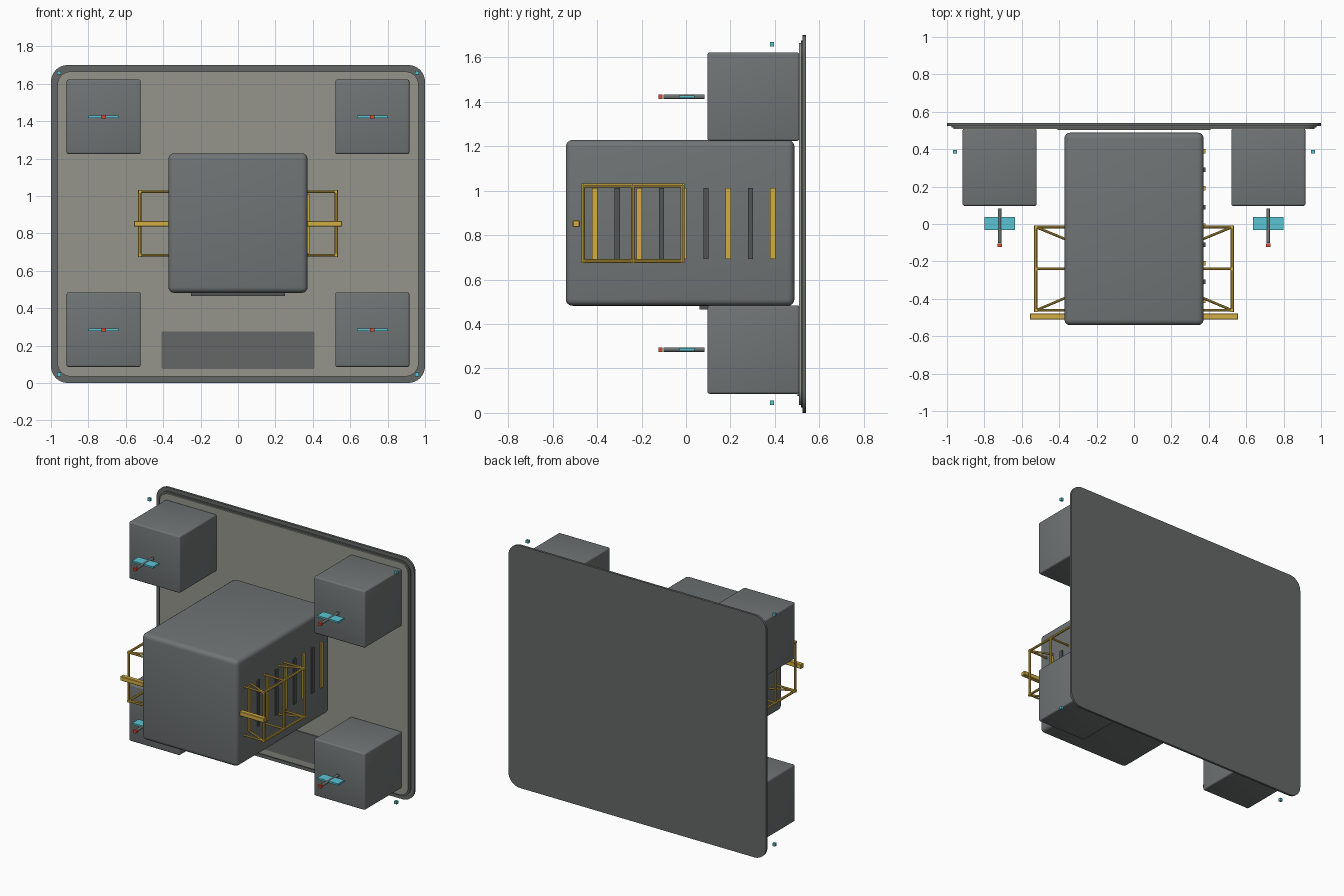
import bpy, bmesh
from mathutils import Vector

if "Cube" in bpy.data.objects:
    bpy.data.objects.remove(bpy.data.objects["Cube"])


def mat(name, r, g, b):
    m = bpy.data.materials.new(name)
    m.diffuse_color = (r, g, b, 1)
    m.use_nodes = True
    m.node_tree.nodes["Principled BSDF"].inputs["Base Color"].default_value = m.diffuse_color
    return m


HULL = mat("hull_grey", 0.16, 0.175, 0.175)
DARK = mat("dark_grey", 0.085, 0.09, 0.09)
RIM = mat("rim_grey", 0.13, 0.135, 0.135)
PANEL = mat("warm_grey", 0.30, 0.30, 0.265)
YELLOW = mat("yellow", 0.65, 0.42, 0.06)
TEAL = mat("teal", 0.10, 0.55, 0.65)
RED = mat("red", 0.75, 0.06, 0.03)


def finish(bm, name, material):
    me = bpy.data.meshes.new(name)
    bm.to_mesh(me)
    bm.free()
    me.materials.append(material)
    ob = bpy.data.objects.new(name, me)
    bpy.context.collection.objects.link(ob)
    return ob


def box(name, x, y, z, material, bevel=0.0, corner=0.0, segs=3):
    """Box from (min, max) ranges; corner rounds only the edges along y."""
    bm = bmesh.new()
    bmesh.ops.create_cube(bm, size=1)
    for v in bm.verts:
        v.co = Vector([r[0] + (c + 0.5) * (r[1] - r[0]) for r, c in zip((x, y, z), v.co)])
    if corner:
        edges = [e for e in bm.edges if abs(e.verts[0].co.y - e.verts[1].co.y) > 1e-4]
        bmesh.ops.bevel(bm, geom=edges, offset=corner, segments=8, profile=0.5, affect='EDGES')
    if bevel:
        bmesh.ops.bevel(bm, geom=bm.edges[:], offset=bevel, segments=segs, profile=0.5, affect='EDGES')
    ob = finish(bm, name, material)
    if bevel or corner:
        bpy.ops.object.select_all(action='DESELECT')
        ob.select_set(True)
        bpy.context.view_layer.objects.active = ob
        bpy.ops.object.shade_smooth_by_angle(angle=0.6)
    return ob


def cbox(name, c, s, material, bevel=0.0):
    return box(name, *[(a - b / 2, a + b / 2) for a, b in zip(c, s)], material, bevel)


def rod(name, a, b, radius, material, sides=8):
    """Straight round bar between two points."""
    a, b = Vector(a), Vector(b)
    bm = bmesh.new()
    bmesh.ops.create_cone(bm, cap_ends=True, segments=sides, radius1=radius, radius2=radius,
                          depth=(b - a).length)
    ob = finish(bm, name, material)
    ob.location = (a + b) / 2
    ob.rotation_euler = (b - a).to_track_quat('Z', 'Y').to_euler()
    return ob


# back wall: rim plate, inset panel and lower access plate
box("back_plate", (-1, 1), (0.525, 0.541), (0, 1.7), RIM, corner=0.09)
box("back_plate_step", (-0.975, 0.975), (0.517, 0.527), (0.025, 1.675), RIM, corner=0.075)
box("inset_panel", (-0.965, 0.965), (0.508, 0.52), (0.035, 1.665), PANEL, corner=0.07)
box("access_plate", (-0.41, 0.41), (0.502, 0.512), (0.075, 0.275), RIM, corner=0.012)

# central body and the plate under it
box("main_body", (-0.372, 0.372), (-0.541, 0.488), (0.482, 1.228), HULL, bevel=0.03, segs=4)
box("belly_plate", (-0.25, 0.25), (0.06, 0.44), (0.466, 0.49), DARK)

# alternating slats on the right side
for i in range(9):
    cbox("side_slat", (0.373, -0.41 + 0.1 * i, 0.852), (0.016, 0.024, 0.318),
         DARK if i % 2 else YELLOW)

# cross bar across the front of both cages
box("cage_cross_bar", (-0.557, 0.557), (-0.51, -0.478), (0.836, 0.867), YELLOW, bevel=0.003, segs=1)

R = 0.0085
for s in (-1, 1):
    # side cage
    xo, xi = s * 0.525, s * 0.36
    ys = (-0.462, -0.24, -0.016)
    for z in (0.683, 1.023):
        rod("cage_rail", (xo, ys[0] - R, z), (xo, ys[2] + R, z), R, YELLOW)
        for y in ys:
            rod("cage_strut", (xi, y, z), (xo, y, z), R * 0.8, YELLOW)
        rod("cage_brace", (xi, -0.392, z), (xo, ys[0], z), R * 0.8, YELLOW)
        rod("cage_brace", (xi, -0.084, z), (xo, ys[2], z), R * 0.8, YELLOW)
    for y in ys:
        rod("cage_post", (xo, y, 0.683 - R), (xo, y, 1.023 + R), R, YELLOW)

    # corner pods with sensor rods in front
    for z in (0.285, 1.423):
        x = s * 0.718
        cbox("corner_pod", (x, 0.3035, z), (0.396, 0.413, 0.398), HULL, bevel=0.01)
        rod("pod_rod", (x, 0.083, z), (x, -0.102, z), 0.01, HULL, 12)
        cbox("pod_vane", (x, 0.003, z), (0.162, 0.07, 0.012), TEAL)
        cbox("pod_tip", (x, -0.114, z), (0.022, 0.018, 0.02), RED)

    # small floating corner markers
    for z in (0.045, 1.658):
        cbox("corner_marker", (s * 0.957, 0.387, z), (0.02, 0.018, 0.02), TEAL)
